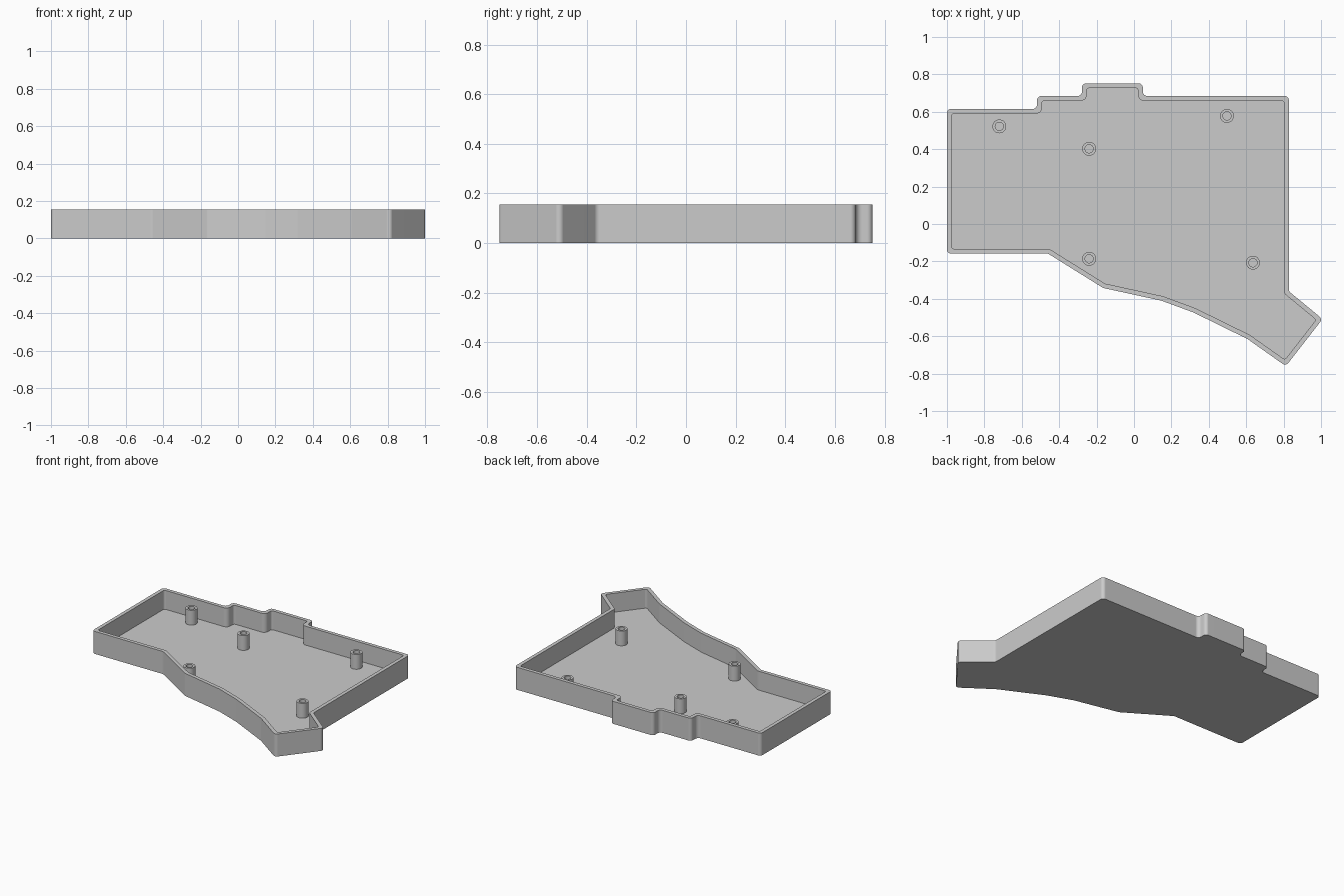
import bpy, bmesh, math
from mathutils import Vector

cube = bpy.data.objects.get("Cube")
if cube:
    bpy.data.objects.remove(cube, do_unlink=True)

HEIGHT, FLOOR, WALL, POST_TOP = 0.155, 0.025, 0.025, 0.127

grey = bpy.data.materials.new("plain grey")
grey.use_nodes = True
colour = (0.6, 0.6, 0.6, 1)
grey.diffuse_color = colour
grey.node_tree.nodes["Principled BSDF"].inputs["Base Color"].default_value = colour

# Tray outline, counter-clockwise with square corners
OUTLINE = [Vector(p) for p in [
    (-1, 0.615), (-1, -0.158), (-0.46, -0.158), (-0.165, -0.342),
    (0.147, -0.41), (0.318, -0.473), (0.607, -0.615), (0.812, -0.76),
    (1.008, -0.508), (0.828, -0.36), (0.828, 0.684), (0.047, 0.684),
    (0.047, 0.752), (-0.278, 0.752), (-0.278, 0.684), (-0.518, 0.684),
    (-0.518, 0.615)]]


def corners(points):
    """Yield each corner with the unit directions into and out of it."""
    for i, p in enumerate(points):
        before, after = points[i - 1], points[(i + 1) % len(points)]
        yield p, (p - before).normalized(), (after - p).normalized()


def inset(points, distance):
    result = []
    for p, a, b in corners(points):
        normals = Vector((-a.y, a.x)) + Vector((-b.y, b.x))
        result.append(p + normals * distance / (1 + a.dot(b)))
    return result


def rounded(points, convex, concave, steps=6):
    result = []
    for p, a, b in corners(points):
        turn = math.atan2(a.cross(b), a.dot(b))
        radius = convex if turn > 0 else concave
        start = p - a * radius * math.tan(abs(turn) / 2)
        side = Vector((-a.y, a.x)) * math.copysign(radius, turn)
        centre = start + side
        for k in range(steps + 1):
            angle = turn * k / steps
            c, s = math.cos(angle), math.sin(angle)
            result.append(centre - Vector((side.x * c - side.y * s,
                                           side.x * s + side.y * c)))
    return result


def circle(radius, sides=32):
    return [Vector((math.cos(t), math.sin(t))) * radius
            for t in (math.tau * i / sides for i in range(sides))]


def build(name, sections, location=(0, 0, 0), base=True):
    """Join a chain of equal-length loops and cap the ends."""
    bm = bmesh.new()
    loops = [[bm.verts.new((p.x, p.y, z)) for p in points] for points, z in sections]
    for low, high in zip(loops, loops[1:]):
        for i in range(len(low)):
            j = (i + 1) % len(low)
            bm.faces.new((low[i], low[j], high[j], high[i]))
    if base:
        bm.faces.new(loops[0][::-1])
    bm.faces.new(loops[-1])
    mesh = bpy.data.meshes.new(name)
    bm.to_mesh(mesh)
    bm.free()
    mesh.materials.append(grey)
    obj = bpy.data.objects.new(name, mesh)
    obj.location = location
    bpy.context.collection.objects.link(obj)
    bpy.ops.object.select_all(action='DESELECT')
    obj.select_set(True)
    bpy.context.view_layer.objects.active = obj
    bpy.ops.object.shade_smooth_by_angle(angle=math.radians(30))
    weighted = obj.modifiers.new("Even shading", 'WEIGHTED_NORMAL')
    weighted.keep_sharp = True
    return obj


# Open tray: outer wall, rim, inner wall and floor
outer = rounded(OUTLINE, 0.022, 0.025)
inner = rounded(inset(OUTLINE, WALL), 0.014, 0.03)
build("case_tray", [(outer, 0), (outer, HEIGHT), (inner, HEIGHT), (inner, FLOOR)])

# Hollow screw posts standing on the floor
ring, hole = circle(0.037), circle(0.022)
for i, (x, y) in enumerate([(-0.72, 0.522), (-0.24, 0.402), (0.497, 0.578),
                            (-0.24, -0.186), (0.636, -0.207)]):
    build(f"screw_post_{i + 1}",
          [(ring, FLOOR), (ring, POST_TOP), (hole, POST_TOP), (hole, FLOOR + 0.001)],
          (x, y, 0), base=False)
